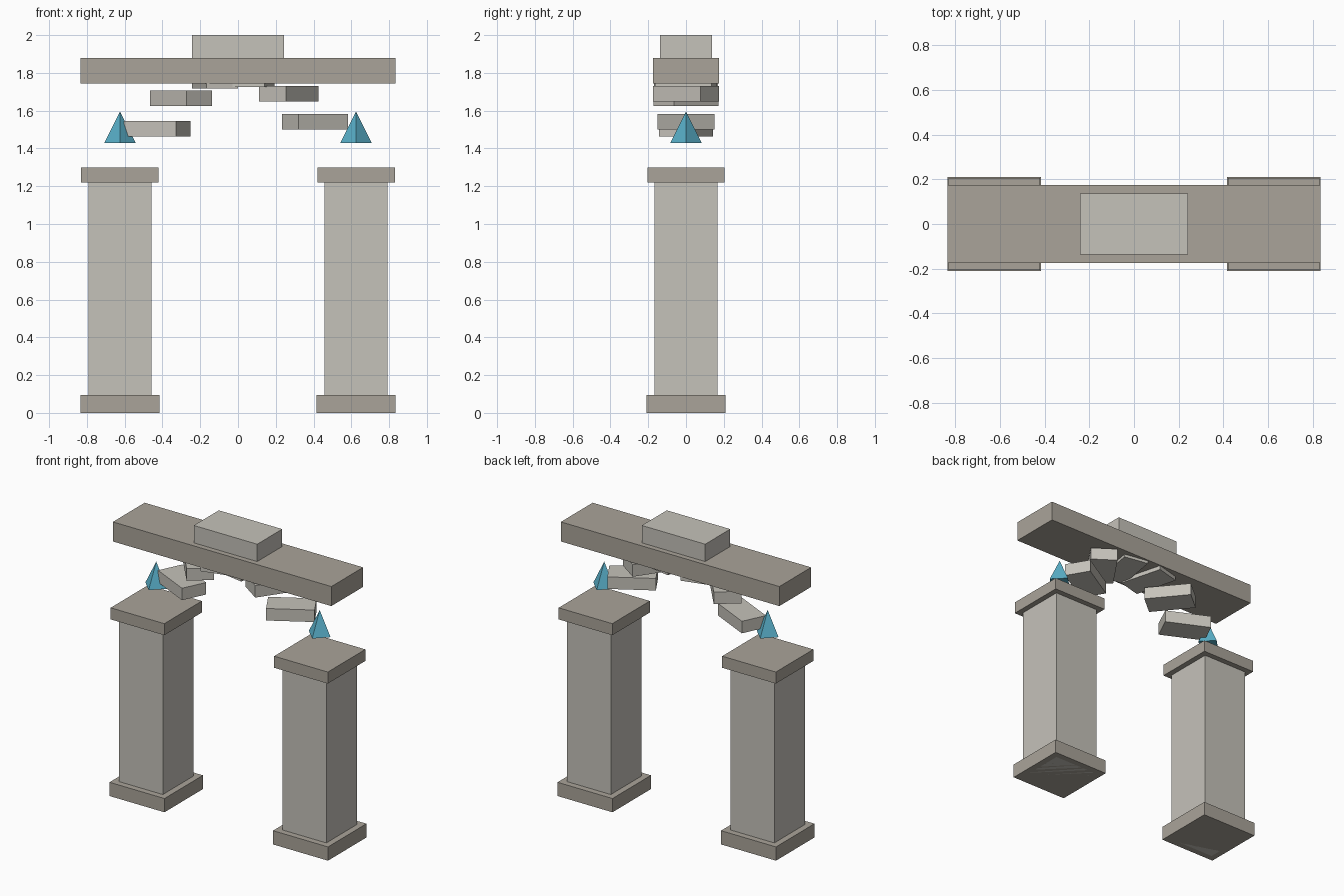
import bpy
from math import sin, cos, radians

if "Cube" in bpy.data.objects:
    bpy.data.objects.remove(bpy.data.objects["Cube"])


def material(name, rgb):
    m = bpy.data.materials.new(name)
    m.diffuse_color = (*rgb, 1)
    m.use_nodes = True
    m.node_tree.nodes["Principled BSDF"].inputs["Base Color"].default_value = m.diffuse_color
    return m


light = material("light_stone", (0.56, 0.54, 0.49))
dark = material("dark_stone", (0.40, 0.37, 0.32))
blue = material("blue_crystal", (0.10, 0.43, 0.58))


def box(name, size, loc, mat, turn=0):
    bpy.ops.mesh.primitive_cube_add(size=1, location=loc, rotation=(0, 0, turn))
    ob = bpy.context.object
    ob.name = name
    ob.scale = size
    bpy.ops.object.transform_apply(location=False, rotation=False, scale=True)
    ob.data.materials.append(mat)


def slab(name, x, width, depth, z0, z1, mat):
    box(name, (width, depth, z1 - z0), (x, 0, (z0 + z1) / 2), mat)


# Pillars with plinth, shaft, capital and a floating crystal
for side, x in (("left", -0.625), ("right", 0.625)):
    slab(side + "_plinth", x, 0.42, 0.42, 0, 0.095, dark)
    slab(side + "_shaft", x, 0.335, 0.335, 0, 1.25, light)
    slab(side + "_capital", x, 0.41, 0.41, 1.22, 1.30, dark)
    bpy.ops.mesh.primitive_cone_add(vertices=4, radius1=0.083, depth=0.165,
                                    location=(x, 0, 1.5125))
    crystal = bpy.context.object
    crystal.name = side + "_crystal"
    crystal.data.materials.append(blue)

# Arch stones: spaced along an arc, each turned about the vertical axis
for i in range(6):
    a = radians(30.6 + 24.76 * i)
    box(f"arch_stone_{i + 1}", (0.305, 0.173, 0.083),
        (0.474 * cos(a), 0, 1.30 + 0.474 * sin(a)), light, a)

# Lintel and crown block
slab("lintel", 0, 1.67, 0.347, 1.745, 1.88, dark)
slab("crown_block", 0, 0.485, 0.273, 1.88, 2.0, light)
